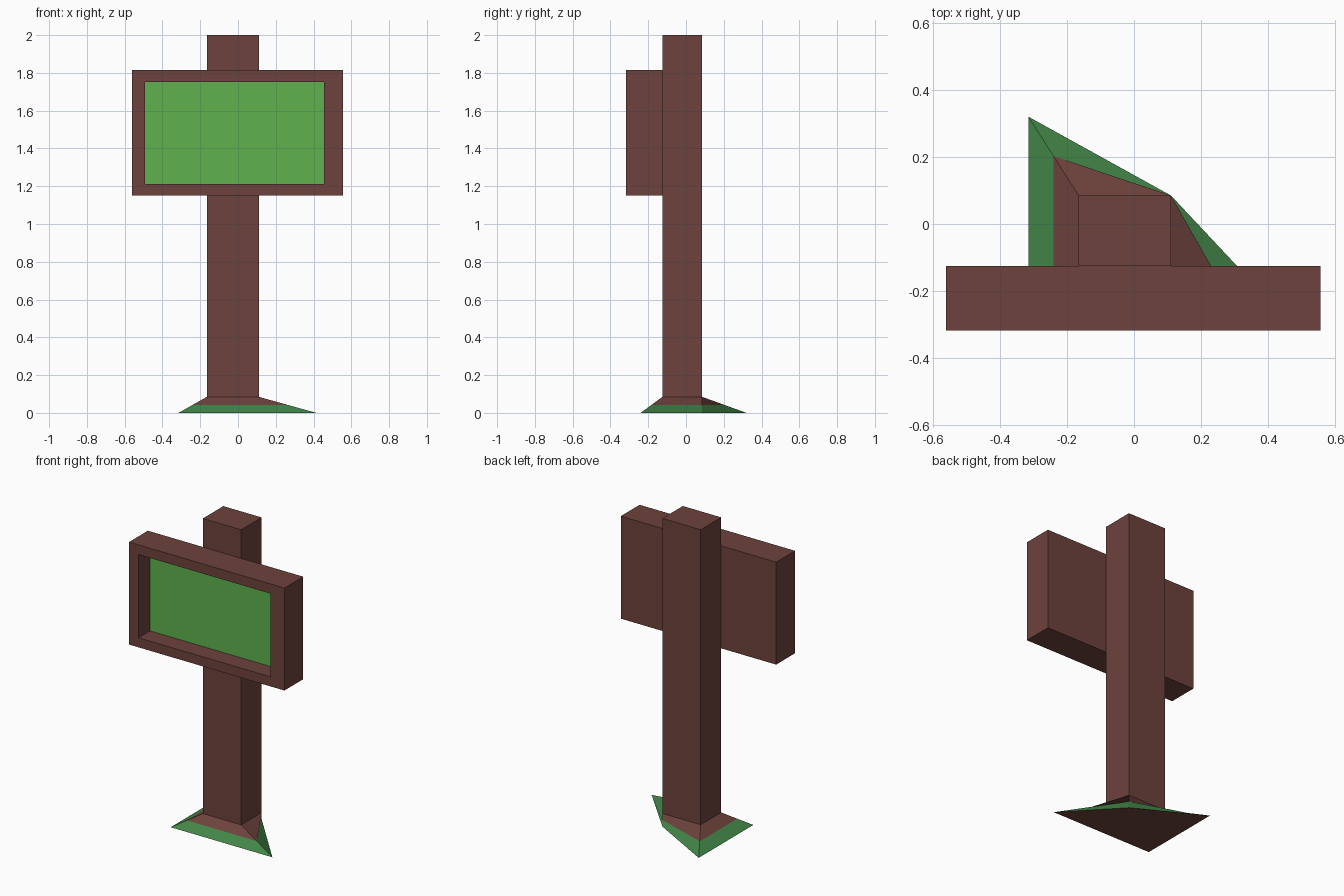
import bpy, bmesh

if "Cube" in bpy.data.objects:
    bpy.data.objects.remove(bpy.data.objects["Cube"])


def material(name, rgb):
    # sRGB 0-255 to linear
    lin = [((c / 255 + 0.055) / 1.055) ** 2.4 for c in rgb]
    m = bpy.data.materials.new(name)
    m.diffuse_color = (*lin, 1)
    m.use_nodes = True
    m.node_tree.nodes["Principled BSDF"].inputs["Base Color"].default_value = m.diffuse_color
    return m


wood = material("brown_wood", (109, 66, 60))
grass = material("dark_green_grass", (67, 134, 72))
board = material("bright_green_panel", (95, 178, 78))


def finish(name, bm, mats):
    bmesh.ops.recalc_face_normals(bm, faces=bm.faces[:])
    me = bpy.data.meshes.new(name)
    bm.to_mesh(me)
    bm.free()
    for m in mats:
        me.materials.append(m)
    ob = bpy.data.objects.new(name, me)
    bpy.context.collection.objects.link(ob)
    return ob


def bridge(bm, a, b):
    n = len(a)
    return [bm.faces.new((a[i], a[(i + 1) % n], b[(i + 1) % n], b[i])) for i in range(n)]


# Post with lopsided flared foot, lower half of the foot is grass
X0, X1, Y0, Y1, FOOT = -0.165, 0.11, -0.125, 0.085, 0.085
post = [(X0, Y0), (X1, Y0), (X1, Y1), (X0, Y1)]
flare = [(-0.315, -0.24), (0.415, -0.24), (X1, Y1), (-0.315, 0.32)]
middle = [((a + c) / 2, (b + d) / 2) for (a, b), (c, d) in zip(post, flare)]

bm = bmesh.new()
rings = [[bm.verts.new((x, y, z)) for x, y in pts]
         for pts, z in ((flare, 0), (middle, FOOT / 2), (post, FOOT), (post, 2.0))]
for low, high in zip(rings, rings[1:]):
    bridge(bm, low, high)
bm.faces.new(rings[0])
bm.faces.new(rings[-1])
for f in bm.faces:
    z = f.calc_center_median().z
    f.material_index = 1 if 0.001 < z < FOOT / 2 else 0
finish("post", bm, [wood, grass])


# Sign box with a recessed green panel
def rect(bm, x0, x1, z0, z1, y):
    return [bm.verts.new(p) for p in ((x0, y, z0), (x1, y, z0), (x1, y, z1), (x0, y, z1))]


bm = bmesh.new()
outer = (-0.56, 0.556, 1.15, 1.815)
inner = (-0.492, 0.456, 1.212, 1.752)
loops = [rect(bm, *outer, -0.125), rect(bm, *outer, -0.318),
         rect(bm, *inner, -0.318), rect(bm, *inner, -0.20)]
for a, b in zip(loops, loops[1:]):
    bridge(bm, a, b)
bm.faces.new(loops[0])
bm.faces.new(loops[-1]).material_index = 1
finish("sign_board", bm, [wood, board])
